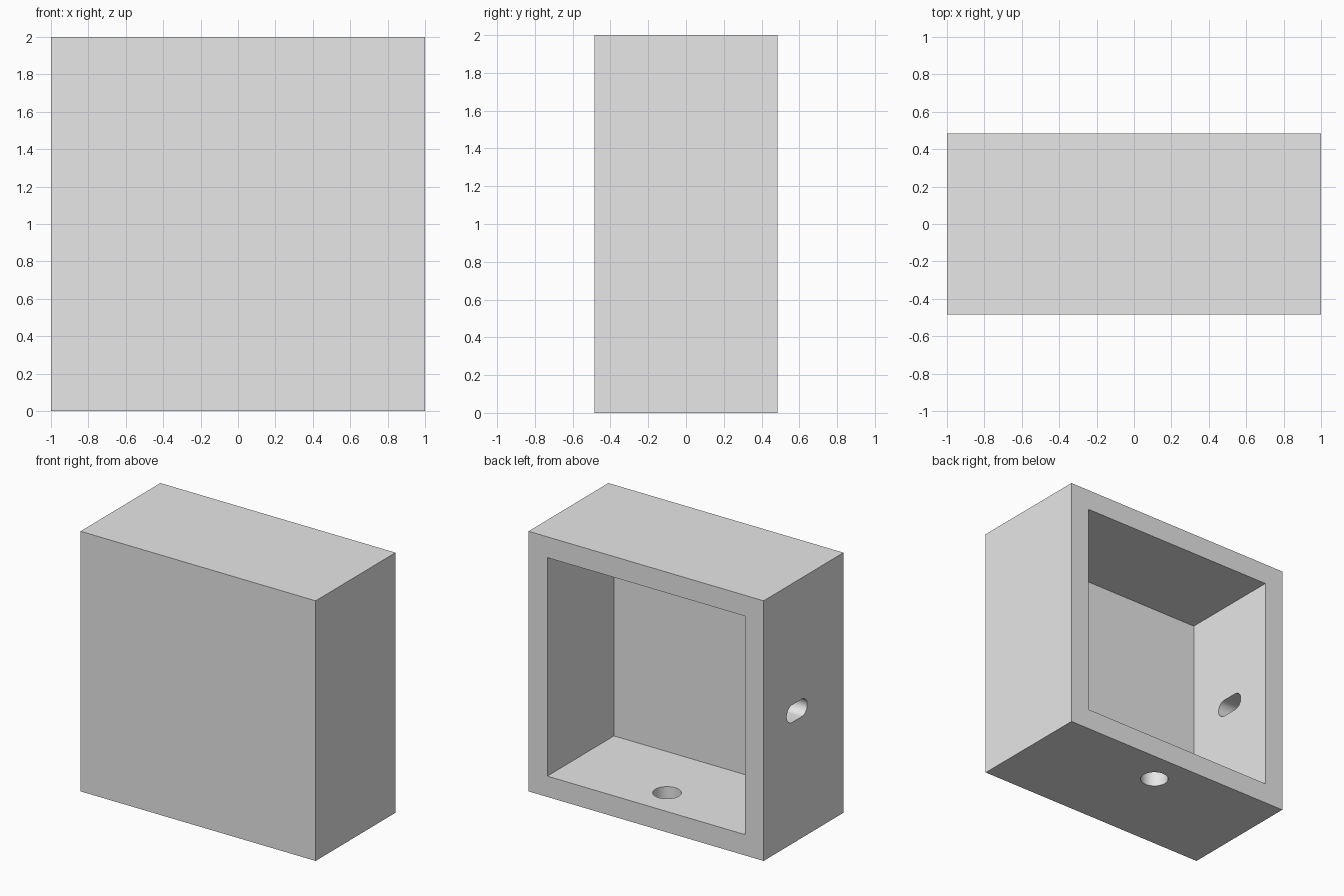
import bpy
import bmesh
from mathutils import Matrix, Vector

default_cube = bpy.data.objects.get("Cube")
if default_cube:
    bpy.data.objects.remove(default_cube, do_unlink=True)

WIDTH, DEPTH, HEIGHT, WALL = 2.0, 0.97, 2.0, 0.16
CAVITY_Y = WALL / 2          # middle of the cavity's depth
MID_Z = HEIGHT / 2

grey = bpy.data.materials.new("plain grey")
grey.use_nodes = True
colour = (0.8, 0.8, 0.8, 1.0)
grey.diffuse_color = colour
grey.node_tree.nodes["Principled BSDF"].inputs["Base Color"].default_value = colour


def add_object(name, bm):
    mesh = bpy.data.meshes.new(name)
    bm.to_mesh(mesh)
    bm.free()
    mesh.materials.append(grey)
    obj = bpy.data.objects.new(name, mesh)
    bpy.context.collection.objects.link(obj)
    return obj


def box(name, size, centre):
    bm = bmesh.new()
    bmesh.ops.create_cube(bm, size=1.0)
    bmesh.ops.scale(bm, vec=size, verts=bm.verts)
    bmesh.ops.translate(bm, vec=centre, verts=bm.verts)
    return add_object(name, bm)


def round_cutter(name, radius, centre, axis, stretch=0.0):
    """A cylinder along the axis, its two halves pulled apart in y."""
    bm = bmesh.new()
    turn = Vector((0, 0, 1)).rotation_difference(Vector(axis)).to_matrix().to_4x4()
    bmesh.ops.create_cone(bm, cap_ends=True, segments=64, radius1=radius,
                          radius2=radius, depth=3 * WALL, matrix=turn)
    for v in bm.verts:
        v.co.y += stretch if v.co.y > 0 else -stretch
    bmesh.ops.transform(bm, matrix=Matrix.Translation(centre), verts=bm.verts)
    return add_object(name, bm)


# Housing block, with solid front
housing = box("housing", (WIDTH, DEPTH, HEIGHT), (0, 0, MID_Z))

# Cavity open at the back, cable slot in the side, drain hole in the floor
cutters = [
    box("cavity_cutter", (WIDTH - 2 * WALL, DEPTH, HEIGHT - 2 * WALL),
        (0, WALL, MID_Z)),
    round_cutter("side_slot_cutter", 0.067, (-WIDTH / 2 + WALL / 2, CAVITY_Y, MID_Z),
                 (1, 0, 0), stretch=0.058),
    round_cutter("floor_hole_cutter", 0.1, (0, 0.23, WALL / 2), (0, 0, 1)),
]
for cutter in cutters:
    cutter.hide_render = True
    cut = housing.modifiers.new(cutter.name, 'BOOLEAN')
    cut.operation = 'DIFFERENCE'
    cut.solver = 'EXACT'
    cut.object = cutter

# Bake the cuts and drop the helpers
bpy.ops.object.select_all(action='DESELECT')
bpy.context.view_layer.objects.active = housing
housing.select_set(True)
for cutter in cutters:
    bpy.ops.object.modifier_apply(modifier=cutter.name)
    bpy.data.objects.remove(cutter, do_unlink=True)
bpy.ops.object.shade_smooth_by_angle()
